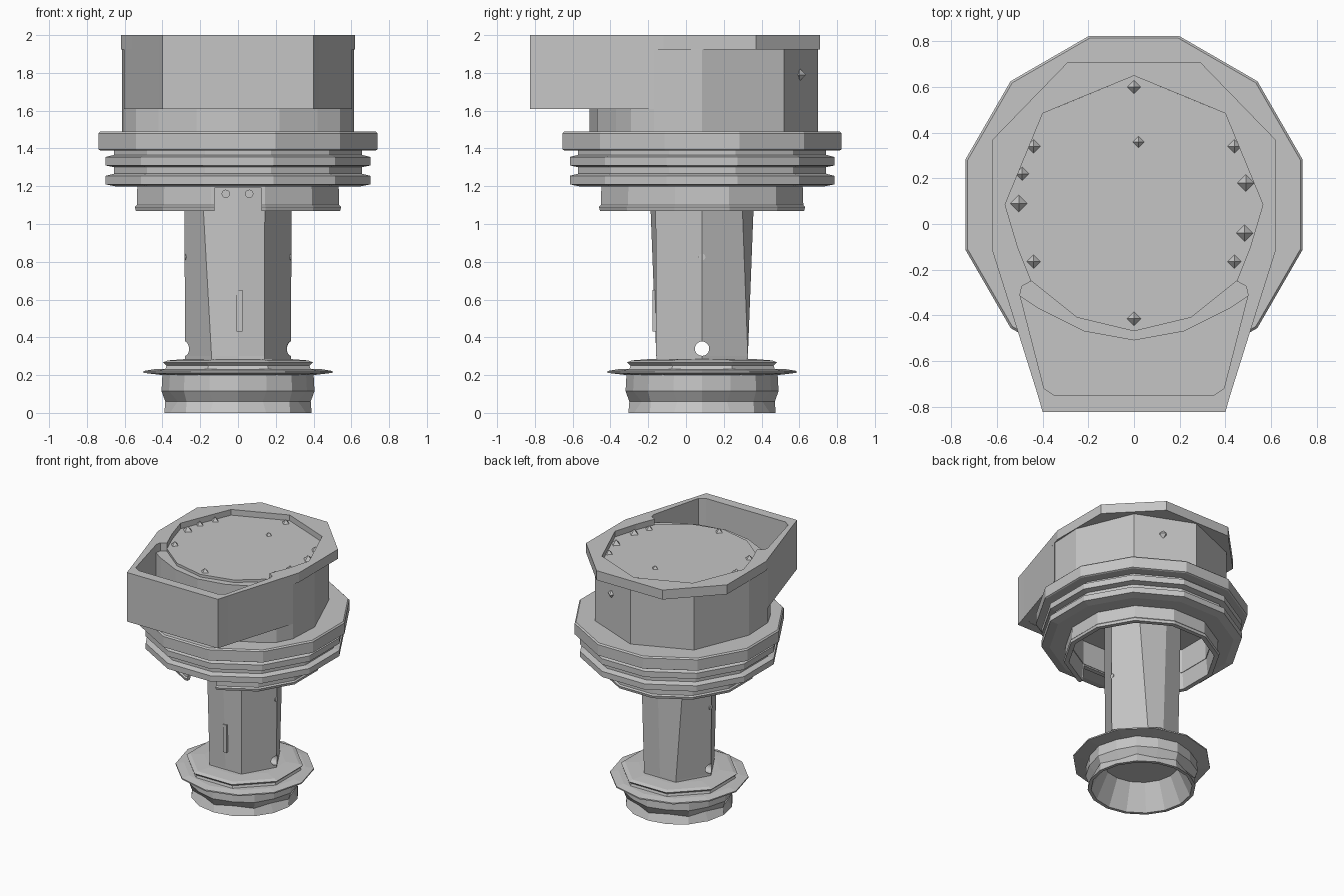
import bpy
import bmesh
from math import cos, sin, radians
from mathutils import Vector, Matrix

cube = bpy.data.objects.get("Cube")
if cube:
    bpy.data.objects.remove(cube, do_unlink=True)

AXIS_Y = 0.085  # the turned parts share this axis

grey = bpy.data.materials.new("plain_grey")
grey.use_nodes = True
grey.diffuse_color = (0.56, 0.56, 0.56, 1)
grey.node_tree.nodes["Principled BSDF"].inputs["Base Color"].default_value = grey.diffuse_color


def finish(name, bm):
    bmesh.ops.recalc_face_normals(bm, faces=bm.faces)
    mesh = bpy.data.meshes.new(name)
    bm.to_mesh(mesh)
    bm.free()
    mesh.materials.append(grey)
    obj = bpy.data.objects.new(name, mesh)
    bpy.context.collection.objects.link(obj)
    return obj


def polar(r, degrees, z):
    a = radians(degrees)
    return (r * cos(a), AXIS_Y + r * sin(a), z)


def loft(name, rings, loop=False):
    """Join rings of equal length; cap both ends, or close the profile into a tube."""
    bm = bmesh.new()
    rows = [[bm.verts.new(p) for p in ring] for ring in rings]
    pairs = list(zip(rows, rows[1:])) + ([(rows[-1], rows[0])] if loop else [])
    for low, high in pairs:
        for i in range(len(low)):
            j = (i + 1) % len(low)
            bm.faces.new((low[i], low[j], high[j], high[i]))
    if not loop:
        bm.faces.new(rows[0])
        bm.faces.new(rows[-1])
    return finish(name, bm)


def turned(name, sides, profile, phase=0, loop=False):
    step = 360 / sides
    return loft(name, [[polar(r, phase + step * i, z) for i in range(sides)]
                       for r, z in profile], loop)


def mirrored(half):
    return half + [(-x, y) for x, y in reversed(half) if x > 0]


def plate(name, half, z0, z1):
    """Solid plate from half a plan outline, closed across x = 0."""
    return loft(name, [[(x, y, z) for x, y in mirrored(half)] for z in (z0, z1)])


def wall(name, outer, inner, z0, z1):
    """Mirrored open wall between two plan outlines running from +x to the centre line."""
    return loft(name, [[(*o, z0), (*o, z1), (*i, z1), (*i, z0)]
                       for o, i in zip(mirrored(outer), mirrored(inner))])


def cut(target, cutter):
    cutter.hide_render = True
    mod = target.modifiers.new("cut", "BOOLEAN")
    mod.operation = "DIFFERENCE"
    mod.solver = "EXACT"
    mod.object = cutter
    bpy.context.view_layer.objects.active = target
    bpy.ops.object.modifier_apply(modifier=mod.name)
    bpy.data.objects.remove(cutter, do_unlink=True)


def box(name, size, centre):
    bm = bmesh.new()
    bmesh.ops.create_cube(bm, size=1)
    bmesh.ops.scale(bm, vec=size, verts=bm.verts)
    bmesh.ops.translate(bm, vec=centre, verts=bm.verts)
    return finish(name, bm)


def rod(name, radius, length, centre, axis, sides=12):
    bm = bmesh.new()
    turn = Vector((0, 0, 1)).rotation_difference(Vector(axis)).to_matrix().to_4x4()
    bmesh.ops.create_cone(bm, cap_ends=True, segments=sides, radius1=radius, radius2=radius,
                          depth=length, matrix=Matrix.Translation(centre) @ turn)
    return finish(name, bm)


def diamond(name, size, centre):
    bm = bmesh.new()
    bmesh.ops.create_uvsphere(bm, u_segments=4, v_segments=2, radius=size,
                              matrix=Matrix.Translation(centre))
    return finish(name, bm)


# Base: hollow faceted nut whose grip has alternating dents
def grip(r, dent, z):
    return [polar(r - (dent if i % 2 else 0), 22.5 * i, z) for i in range(16)]


loft("base_nut", [grip(0.39, 0, 0), grip(0.385, 0.04, 0.06), grip(0.405, 0.01, 0.115),
                  grip(0.4, 0.01, 0.205), grip(0.27, 0, 0.205), grip(0.365, 0, 0)], loop=True)
turned("base_flange", 12, [(0.4, 0.2), (0.5, 0.212), (0.5, 0.222), (0.44, 0.232)])
turned("base_step", 8, [(0.42, 0.222), (0.41, 0.25), (0.43, 0.268), (0.4, 0.278), (0.3, 0.285)], 22.5)

# Stem: six-sided at the foot, eight-sided at the top, with a cross hole
foot = [polar(0.28 * (0.866 if a % 60 else 1), a, 0.2)
        for a in (0, 60, 90, 120, 180, 240, 270, 300)]
top = [polar(0.285, a, 1.4) for a in (0, 45, 90, 135, 180, 225, 270, 300)]
stem = loft("stem", [foot, [(x, y, 0.3) for x, y, z in foot], top])
cut(stem, rod("hole_cutter", 0.038, 1, (0, AXIS_Y, 0.34), (1, 0, 0), 24))
box("stem_rib", (0.03, 0.06, 0.22), (0.008, -0.148, 0.54))
for x in (-0.27, 0.27):
    rod("stem_side_stud", 0.018, 0.02, (x, AXIS_Y, 0.825), (1, 0, 0))
for x in (-0.065, 0.06):
    rod("stem_front_stud", 0.022, 0.06, (x, -0.165, 1.16), (0, 1, 0))

# Collar: hollow ring under the thread, notched at the front
collar = turned("collar", 12, [(0.56, 1.07), (0.565, 1.09), (0.555, 1.1), (0.55, 1.25),
                               (0.51, 1.25), (0.525, 1.07)], 15, loop=True)
cut(collar, box("notch_cutter", (0.25, 0.3, 0.2), (0, -0.42, 1.09)))

# Thread: hollow core carrying two separate ridges
turned("thread_core", 12, [(0.51, 1.2), (0.665, 1.2), (0.68, 1.215), (0.68, 1.4), (0.51, 1.4)],
       15, loop=True)
for z in (1.2, 1.3):
    turned("thread_ridge", 12, [(0.665, z - 0.002), (0.725, z + 0.01), (0.725, z + 0.055),
                                (0.665, z + 0.07), (0.53, z + 0.07), (0.53, z - 0.002)],
           15, loop=True)

# Wide flange, and the head body with a rounded front
turned("head_flange", 12, [(0.755, 1.39), (0.765, 1.395), (0.765, 1.48), (0.755, 1.49)], 15)
plate("head_body", [(0, 0.7), (0.435, 0.52), (0.615, 0.085), (0.602, -0.17), (0.54, -0.29),
                    (0.42, -0.37), (0.22, -0.47), (0, -0.51)], 1.48, 1.935)

# Rim around the cap, and the open box at the front
wall("head_rim",
     [(0.56, -0.31), (0.62, -0.12), (0.62, 0.085), (0.62, 0.37), (0.29, 0.71), (0, 0.71)],
     [(0.45, -0.25), (0.51, -0.1), (0.565, 0.085), (0.4, 0.485), (0.26, 0.543), (0, 0.65)],
     1.925, 2)
wall("box_wall",
     [(0.604, -0.17), (0.56, -0.31), (0.428, -0.73), (0.416, -0.77), (0.4, -0.825)],
     [(0.48, -0.22), (0.5, -0.31), (0.41, -0.66), (0.395, -0.72), (0.35, -0.75)],
     1.61, 2)
plate("box_floor", [(0.54, -0.31), (0.405, -0.79)], 1.612, 1.65)

# Cap plate with small pointed studs
plate("cap", [(0, 0.65), (0.4, 0.485), (0.565, 0.085), (0.51, -0.1), (0.45, -0.25),
              (0.25, -0.41), (0, -0.47)], 1.9, 1.955)
for x, y, size in [(0, 0.6, 0.035), (0, -0.415, 0.035), (0.02, 0.36, 0.03), (-0.49, 0.22, 0.035),
                   (-0.505, 0.09, 0.042), (0.49, 0.18, 0.042), (0.485, -0.04, 0.042),
                   (0.44, 0.34, 0.035), (-0.44, 0.34, 0.035),
                   (0.44, -0.165, 0.035), (-0.44, -0.165, 0.035)]:
    diamond("cap_stud", size, (x, y, 1.95))
diamond("body_stud", 0.035, (0.23, 0.6, 1.79))
